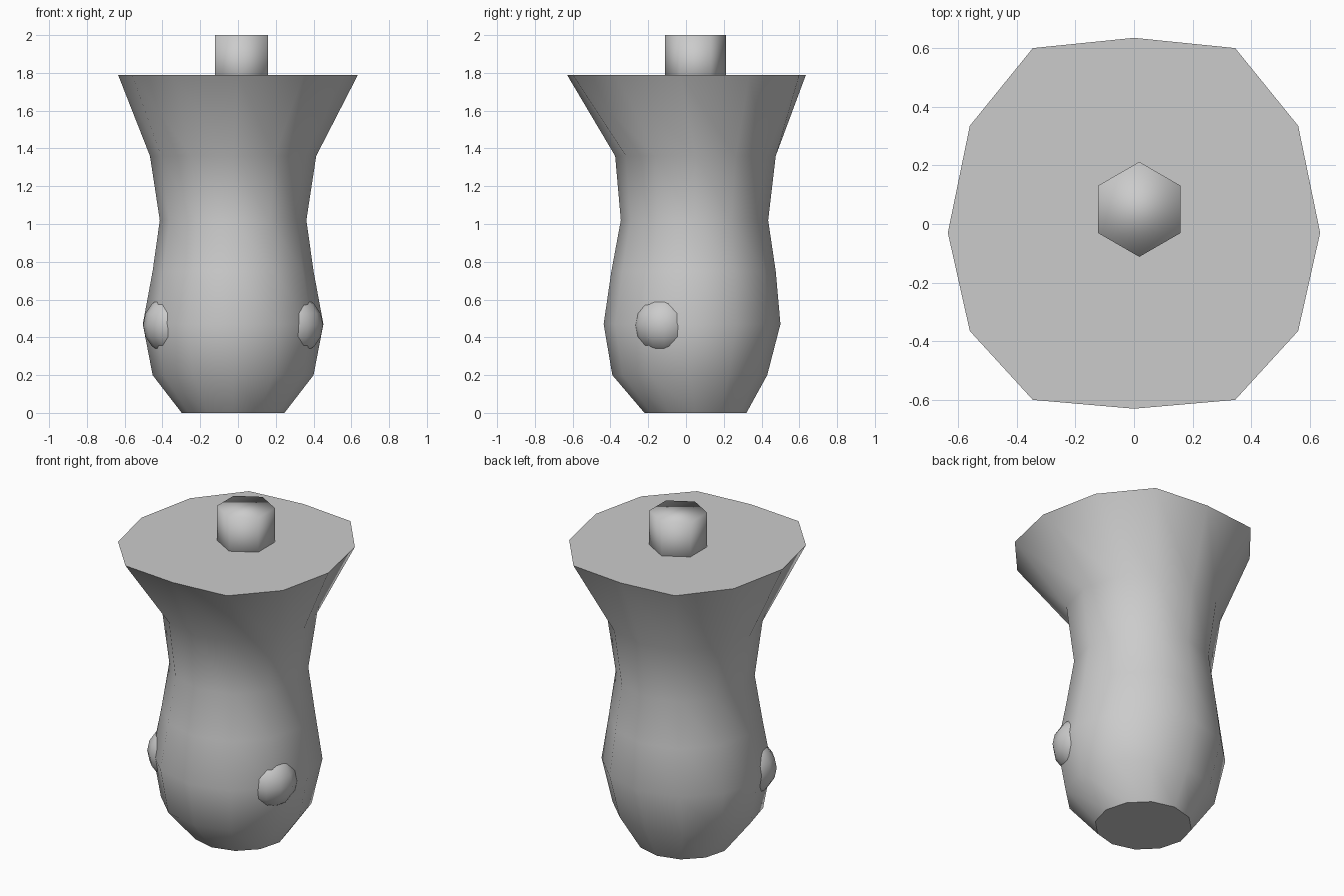
import bpy, bmesh, math
from mathutils import Vector

if "Cube" in bpy.data.objects:
    bpy.data.objects.remove(bpy.data.objects["Cube"])

def make_object(name, bm):
    bmesh.ops.recalc_face_normals(bm, faces=bm.faces)
    me = bpy.data.meshes.new(name)
    bm.to_mesh(me)
    bm.free()
    ob = bpy.data.objects.new(name, me)
    bpy.context.collection.objects.link(ob)
    return ob

def ring(cx, cy, z, rx, ry, n=12):
    return [(cx + rx * math.sin(2 * math.pi * i / n),
             cy + ry * math.cos(2 * math.pi * i / n), z) for i in range(n)]

def loft(name, rings, sharp_caps):
    bm = bmesh.new()
    loops = [[bm.verts.new(p) for p in r] for r in rings]
    for a, b in zip(loops, loops[1:]):
        n = len(a)
        for i in range(n):
            bm.faces.new((a[i], a[(i + 1) % n], b[(i + 1) % n], b[i]))
    caps = [bm.faces.new(loops[0]), bm.faces.new(loops[-1])]
    for f in bm.faces:
        f.smooth = True
    if sharp_caps:
        for f in caps:
            f.smooth = False
            for e in f.edges:
                e.smooth = False
    return make_object(name, bm)

# Body: twelve-sided waisted profile (centre y, z, x radius, y radius)
profile = [(0.05, 0.00, 0.272, 0.270), (0.02, 0.20, 0.426, 0.410),
           (0.032, 0.47, 0.478, 0.468), (0.04, 0.75, 0.426, 0.435),
           (0.045, 1.02, 0.388, 0.390), (0.05, 1.36, 0.440, 0.425)]
rings = [ring(-0.026, cy, z, rx, ry) for cy, z, rx, ry in profile]

# Flared flat top, slightly squared off
half = [(0, 0.635), (0.345, 0.6), (0.56, 0.335), (0.635, -0.03),
        (0.56, -0.365), (0.345, -0.6), (0, -0.63)]
rim = half + [(-x, y) for x, y in reversed(half[1:-1])]
rings.append([(x, y, 1.79) for x, y in rim])
loft("body", rings, True)

# Hexagonal peg on the top
loft("top_peg", [ring(0.018, 0.05, z, 0.162, 0.162, 6) for z in (1.7, 2.0)], False)

# Shallow bulges on both sides
for side, name in ((1, "right_bulge"), (-1, "left_bulge")):
    bm = bmesh.new()
    bmesh.ops.create_uvsphere(bm, u_segments=12, v_segments=8, radius=0.16)
    bmesh.ops.translate(bm, verts=bm.verts, vec=Vector((-0.026 + side * 0.316, -0.115, 0.465)))
    for f in bm.faces:
        f.smooth = True
    make_object(name, bm)
